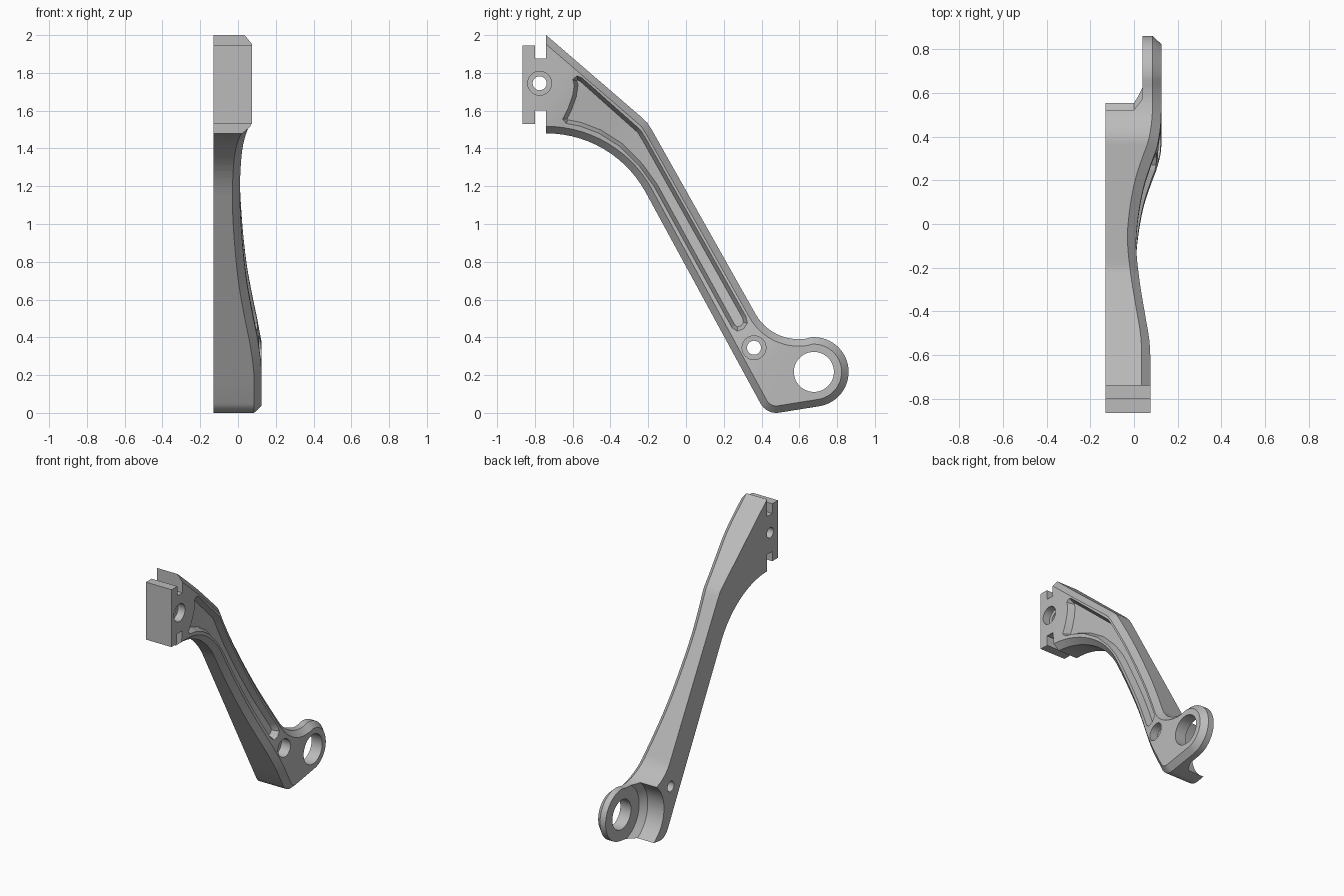
import bpy, bmesh
from math import sin, cos, radians, hypot
from mathutils import Vector

cube = bpy.data.objects.get("Cube")
if cube:
    bpy.data.objects.remove(cube, do_unlink=True)

grey = bpy.data.materials.new("plain grey metal")
grey.use_nodes = True
grey.diffuse_color = (0.5, 0.5, 0.5, 1)
grey.node_tree.nodes["Principled BSDF"].inputs["Base Color"].default_value = (0.5, 0.5, 0.5, 1)

BACK, FRONT = -0.13, -0.74


def arc(cy, cz, r, a0, a1, n):
    return [(cy + r * cos(radians(a0 + (a1 - a0) * i / n)),
             cz + r * sin(radians(a0 + (a1 - a0) * i / n))) for i in range(n + 1)]


def inset(pts, d, closed=True):
    """Move a clockwise (y, z) outline inwards by d; open ends slide along z."""
    out, n = [], len(pts)
    for i, p in enumerate(pts):
        a, b = pts[i - 1], pts[(i + 1) % n]
        first, last = not closed and i == 0, not closed and i == n - 1
        a, b = (p if first else a), (p if last else b)
        normals = []
        for s, e in ((a, p), (p, b)):
            dy, dz = e[0] - s[0], e[1] - s[1]
            k = hypot(dy, dz)
            if k:
                normals.append(Vector((dz / k, -dy / k)))
        if first or last:
            out.append((p[0], p[1] + d / normals[0].y))
        else:
            m = normals[0] + normals[1]
            m = m * (2 / m.length_squared)
            out.append((p[0] + m.x * d, p[1] + m.y * d))
    return out


# Height of the outer face, swept along the diagonal s = y - z
SWEEP = [(-2.5, .075), (-2.3, .07), (-2.1, .052), (-1.76, .023), (-1.4, .01), (-1.2, .012),
         (-.9, .025), (-.61, .046), (-.35, .076), (-.1, .108), (.16, .125)]


def face_height(s):
    if s <= SWEEP[0][0]:
        return SWEEP[0][1]
    for i in range(len(SWEEP) - 1):
        (s0, h0), (s1, h1) = SWEEP[i], SWEEP[i + 1]
        if s <= s1:
            # Hermite segment with slopes taken from the neighbours
            def slope(j):
                if j in (0, len(SWEEP) - 1):
                    return 0
                return (SWEEP[j + 1][1] - SWEEP[j - 1][1]) / (SWEEP[j + 1][0] - SWEEP[j - 1][0])
            w, t = s1 - s0, (s - s0) / (s1 - s0)
            return ((2 * t**3 - 3 * t**2 + 1) * h0 + (t**3 - 2 * t**2 + t) * w * slope(i)
                    + (3 * t**2 - 2 * t**3) * h1 + (t**3 - t**2) * w * slope(i + 1))
    return SWEEP[-1][1]


# Side outline of the arm, clockwise from the upper front corner
arm = [(FRONT, 2.0), (-.235, 1.565), (-.205, 1.536), (-.18, 1.497)]
arm += arc(.597, .653, .263, 209, 278, 12)
arm += arc(.677, .217, .184, 95, -82, 28)
arm += arc(.478, .095, .095, 278, 209, 8)
arm += arc(FRONT, .88, .6, 29, 90, 14)

# T-shaped mount at the front end
mount = [(FRONT, 1.6), (-.8, 1.6), (-.8, 1.53), (-.865, 1.53),
         (-.865, 1.945), (-.8, 1.945), (-.8, 1.875), (FRONT, 1.875)]

# Sunken panel, clockwise
pocket = [(-.6, 1.765), (-.577, 1.785), (-.55, 1.773), (-.24, 1.497), (-.211, 1.45),
          (.318, .51), (.325, .475), (.305, .445), (.27, .433), (.243, .452),
          (-.17, 1.2), (-.246, 1.305), (-.35, 1.41), (-.46, 1.48), (-.56, 1.518),
          (-.635, 1.533), (-.653, 1.555), (-.625, 1.61), (-.6, 1.68), (-.592, 1.735)]

bm = bmesh.new()


def ring(pts, x):
    vs = [bm.verts.new((x, y, z)) for y, z in pts]
    es = [bm.edges.new((v, vs[(i + 1) % len(vs)])) for i, v in enumerate(vs)]
    return vs, es


def bridge(a, b):
    for i in range(len(a)):
        j = (i + 1) % len(a)
        bm.faces.new((a[i], a[j], b[j], b[i]))


def fill(edges):
    bmesh.ops.triangle_fill(bm, edges=edges, use_beauty=True, normal=(1, 0, 0))


# Flat back, side walls, chamfer, outer face and sunken panel
back, back_e = ring(arm + mount, BACK)
side, _ = ring(arm + mount, -.04)
rim, rim_e = ring(inset(arm, .037, closed=False) + mount, 0)
lip, lip_e = ring(pocket, 0)
floor, floor_e = ring(inset(pocket, .02), -.045)
bridge(back, side)
bridge(side, rim)
bridge(lip, floor)
fill(back_e)
fill(rim_e + lip_e)
fill(floor_e)

# Slice across the diagonal, then lift the outer side to the swept height
steps = 40
for i in range(steps + 1):
    s = -2.5 + (.16 + 2.5) * i / steps
    bmesh.ops.bisect_plane(bm, geom=bm.verts[:] + bm.edges[:] + bm.faces[:], dist=1e-5,
                           plane_co=(0, s, 0), plane_no=(0, 1, -1))
for v in bm.verts:
    if v.co.x > -.1:
        v.co.x += face_height(v.co.y - v.co.z)
bmesh.ops.recalc_face_normals(bm, faces=bm.faces[:])


def finish(name, mesh_bm):
    me = bpy.data.meshes.new(name)
    mesh_bm.to_mesh(me)
    mesh_bm.free()
    me.materials.append(grey)
    ob = bpy.data.objects.new(name, me)
    bpy.context.collection.objects.link(ob)
    return ob


bracket = finish("bracket_arm", bm)


def cut_round(name, cy, cz, profile, n=48):
    """Cut a turned shape, given as (x, radius) steps, out of the bracket."""
    cb = bmesh.new()
    rings = [[cb.verts.new((x, y, z)) for y, z in arc(cy, cz, r, 0, 360, n)[:-1]]
             for x, r in profile]
    for a, b in zip(rings, rings[1:]):
        for i in range(n):
            j = (i + 1) % n
            cb.faces.new((a[i], a[j], b[j], b[i]))
    cb.faces.new(rings[0])
    cb.faces.new(rings[-1])
    bmesh.ops.recalc_face_normals(cb, faces=cb.faces[:])
    cutter = finish(name, cb)
    cutter.hide_render = True
    mod = bracket.modifiers.new(name, 'BOOLEAN')
    mod.operation, mod.solver, mod.object = 'DIFFERENCE', 'EXACT', cutter
    bpy.context.view_layer.objects.active = bracket
    bpy.ops.object.modifier_apply(modifier=name)
    bpy.data.objects.remove(cutter, do_unlink=True)


# Thin lug behind the arm, its large eye, and two counterbored bolt holes
cut_round("lug_relief", .677, .217, [(-.3, .24), (0, .24), (.04, .2)], 72)
cut_round("lug_eye", .677, .217, [(-.3, .106), (.3, .106)])
cut_round("arm_bolt_hole", .36, .345, [(-.3, .037), (.05, .037), (.05, .063), (.3, .063)])
cut_round("mount_bolt_hole", -.775, 1.745, [(-.3, .037), (.02, .037), (.02, .063), (.3, .063)])

# Smooth curves with crisp edges
bpy.ops.object.select_all(action='DESELECT')
bracket.select_set(True)
bpy.context.view_layer.objects.active = bracket
bpy.ops.object.shade_smooth_by_angle(angle=radians(22))
